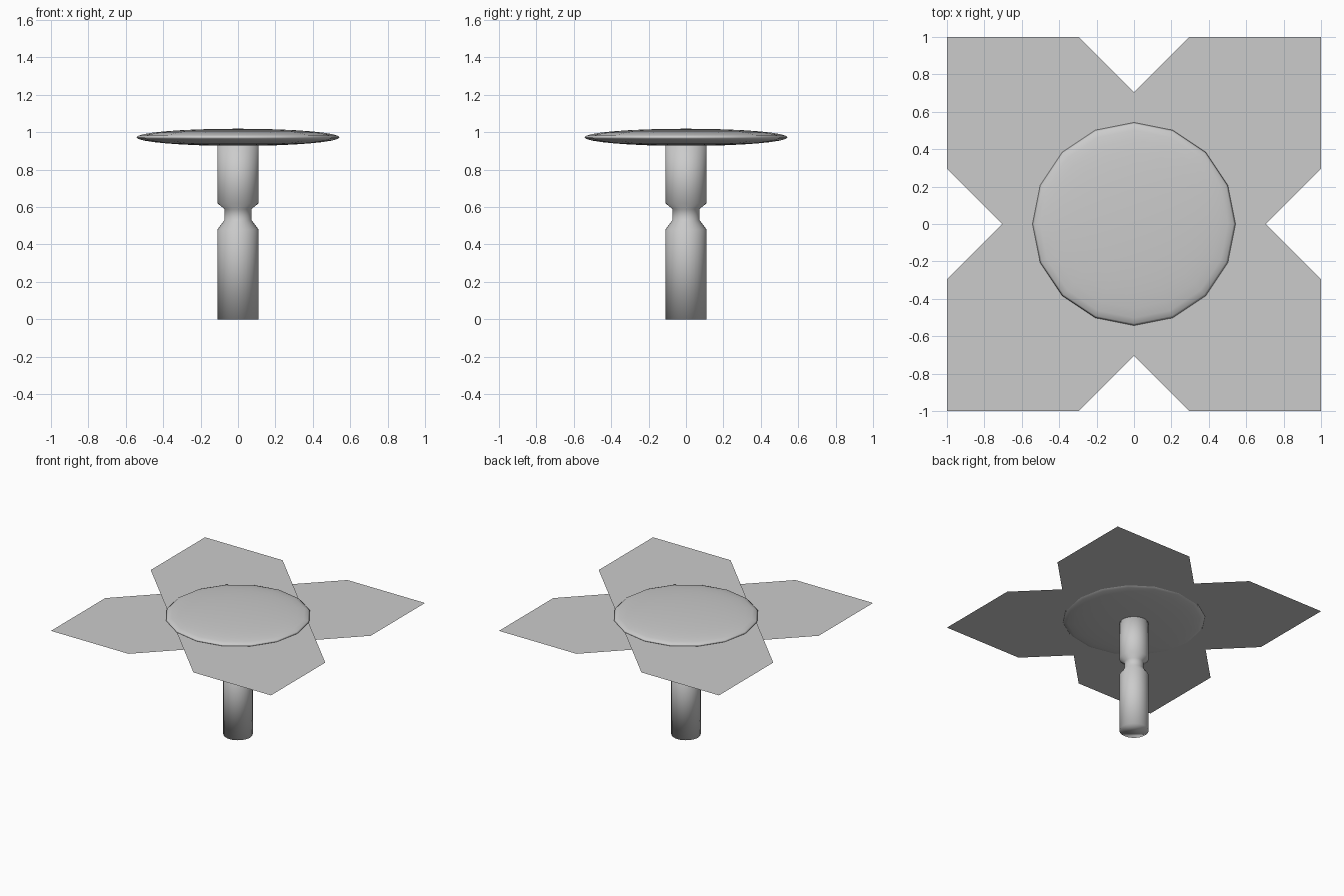
import bpy, bmesh, math

if "Cube" in bpy.data.objects:
    bpy.data.objects.remove(bpy.data.objects["Cube"])


def make_object(name, bm):
    mesh = bpy.data.meshes.new(name)
    bm.to_mesh(mesh)
    bm.free()
    ob = bpy.data.objects.new(name, mesh)
    bpy.context.collection.objects.link(ob)
    return ob


def lathe(name, profile, sides):
    """Closed solid of revolution from (radius, z) pairs, bottom to top."""
    bm = bmesh.new()
    rings = []
    for r, z in profile:
        rings.append([bm.verts.new((r * math.cos(2 * math.pi * i / sides),
                                    r * math.sin(2 * math.pi * i / sides), z))
                      for i in range(sides)])
    for a, b in zip(rings, rings[1:]):
        for i in range(sides):
            j = (i + 1) % sides
            bm.faces.new((a[i], a[j], b[j], b[i]))
    bm.faces.new(rings[0][::-1])
    bm.faces.new(rings[-1])
    for f in bm.faces:
        f.smooth = True
    return make_object(name, bm)


# Stem with a pinched waist
lathe("stem", [(0.11, 0), (0.11, 0.48), (0.073, 0.53), (0.073, 0.59),
               (0.11, 0.62), (0.11, 0.96)], 32)

# Flattened sphere as flower centre
bm = bmesh.new()
bmesh.ops.create_uvsphere(bm, u_segments=16, v_segments=16, radius=1)
for v in bm.verts:
    v.co = (v.co.x * 0.543, v.co.y * 0.543, v.co.z * 0.046 + 0.973)
for f in bm.faces:
    f.smooth = True
make_object("flower_centre", bm)

# Two crossed diagonal petal sheets with pointed ends
STRIP = [(1, 1), (0.295, 1), (-1, -0.295), (-1, -1), (-0.295, -1), (1, 0.295)]
for name, side, z in (("lower_petals", 1, 0.962), ("upper_petals", -1, 0.967)):
    bm = bmesh.new()
    face = bm.faces.new([bm.verts.new((x * side, y, z)) for x, y in STRIP])
    if face.normal.z < 0 or side < 0:
        face.normal_update()
        if face.normal.z < 0:
            face.normal_flip()
    make_object(name, bm)
